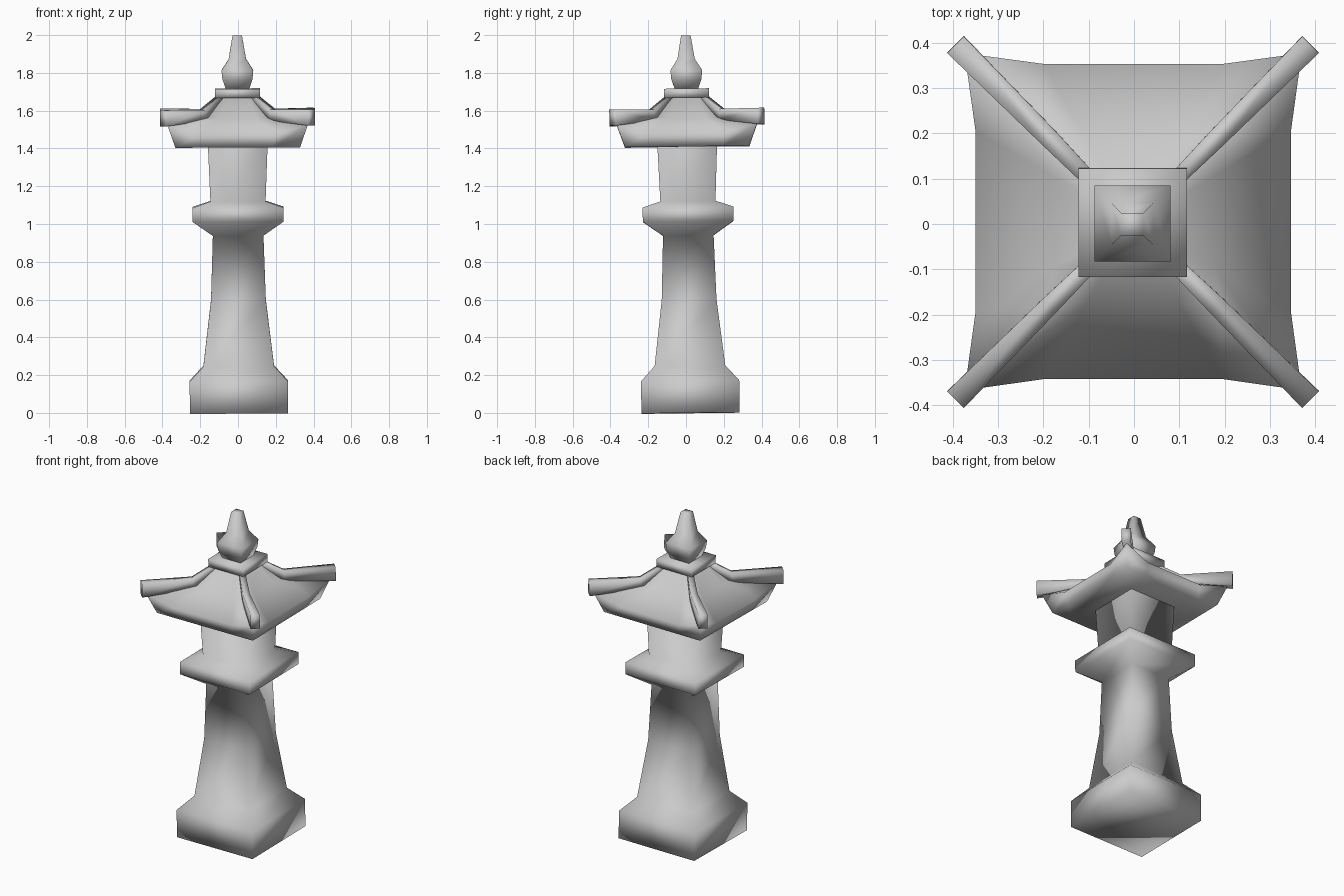
import bpy
import bmesh
from mathutils import Matrix, Vector

cube = bpy.data.objects.get("Cube")
if cube:
    bpy.data.objects.remove(cube, do_unlink=True)

# One plain stone colour
stone = bpy.data.materials.new("grey stone")
stone.use_nodes = True
colour = (0.6, 0.6, 0.6, 1)
stone.diffuse_color = colour
bsdf = stone.node_tree.nodes["Principled BSDF"]
bsdf.inputs["Base Color"].default_value = colour
bsdf.inputs["Roughness"].default_value = 0.8

# The whole lantern leans very slightly
axis = Vector((-0.0045, -0.0125, 1)).normalized()
LEAN = Matrix.Translation((0.005, 0.024, -0.001)) @ \
    Vector((0, 0, 1)).rotation_difference(axis).to_matrix().to_4x4()


def loft(name, rings):
    """Skin closed rings of equal length and cap both ends."""
    bm = bmesh.new()
    loops = [[bm.verts.new(p) for p in ring] for ring in rings]
    n = len(loops[0])
    for a, b in zip(loops, loops[1:]):
        for i in range(n):
            j = (i + 1) % n
            bm.faces.new((a[i], a[j], b[j], b[i]))
    bm.faces.new(loops[0])
    bm.faces.new(loops[-1])
    bmesh.ops.recalc_face_normals(bm, faces=bm.faces)
    for f in bm.faces:
        f.smooth = True
    mesh = bpy.data.meshes.new(name)
    bm.to_mesh(mesh)
    bm.free()
    mesh.materials.append(stone)
    obj = bpy.data.objects.new(name, mesh)
    bpy.context.collection.objects.link(obj)
    obj.matrix_world = LEAN
    return obj


def square(half, z):
    return [(sx * half, sy * half, z)
            for sx, sy in ((-1, -1), (1, -1), (1, 1), (-1, 1))]


def square_stack(name, profile):
    return loft(name, [square(h, z) for h, z in profile])


def eave_ring(corner, corner_z, mid, mid_z):
    """Square with two extra points per side, so its corners can sweep up."""
    pts = []
    for k in range(4):
        turn = Matrix.Rotation(k * 1.5707963, 3, "Z")
        side = [(-corner, -corner, corner_z), (-mid * 0.57, -mid, mid_z),
                (mid * 0.57, -mid, mid_z)]
        pts += [turn @ Vector(p) for p in side]
    return pts


# Base, shaft, collar and lamp chamber in one square column
square_stack("column", [(0.26, 0), (0.26, 0.17), (0.187, 0.25), (0.145, 0.6),
                        (0.134, 0.94), (0.24, 1.015), (0.24, 1.09),
                        (0.146, 1.122), (0.158, 1.42)])

# Roof with upswept corners
loft("roof", [eave_ring(0.33, 1.41, 0.33, 1.41),
              eave_ring(0.372, 1.53, 0.348, 1.48),
              eave_ring(0.187, 1.57, 0.18, 1.56),
              eave_ring(0.09, 1.68, 0.09, 1.68)])

# Cap slab and finial
square_stack("roof_cap", [(0.12, 1.67), (0.12, 1.718)])
square_stack("finial", [(0.06, 1.71), (0.08, 1.77), (0.084, 1.815),
                        (0.046, 1.875), (0.025, 2.0)])

# Corner ridges: distance out, bottom, top, half width
ridge_path = [(0.08, 1.65, 1.697, 0.016), (0.185, 1.55, 1.608, 0.021),
              (0.392, 1.525, 1.61, 0.026)]
corners = {"front_left": (1, -1), "front_right": (-1, -1),
           "back_left": (1, 1), "back_right": (-1, 1)}
for label, (sx, sy) in corners.items():
    rings = []
    for d, low, high, w in ridge_path:
        s = w * 0.707
        rings.append([(sx * (d + e * s), sy * (d - e * s), z)
                      for e, z in ((-1, low), (1, low), (1, high), (-1, high))])
    loft(label + "_ridge", rings)
